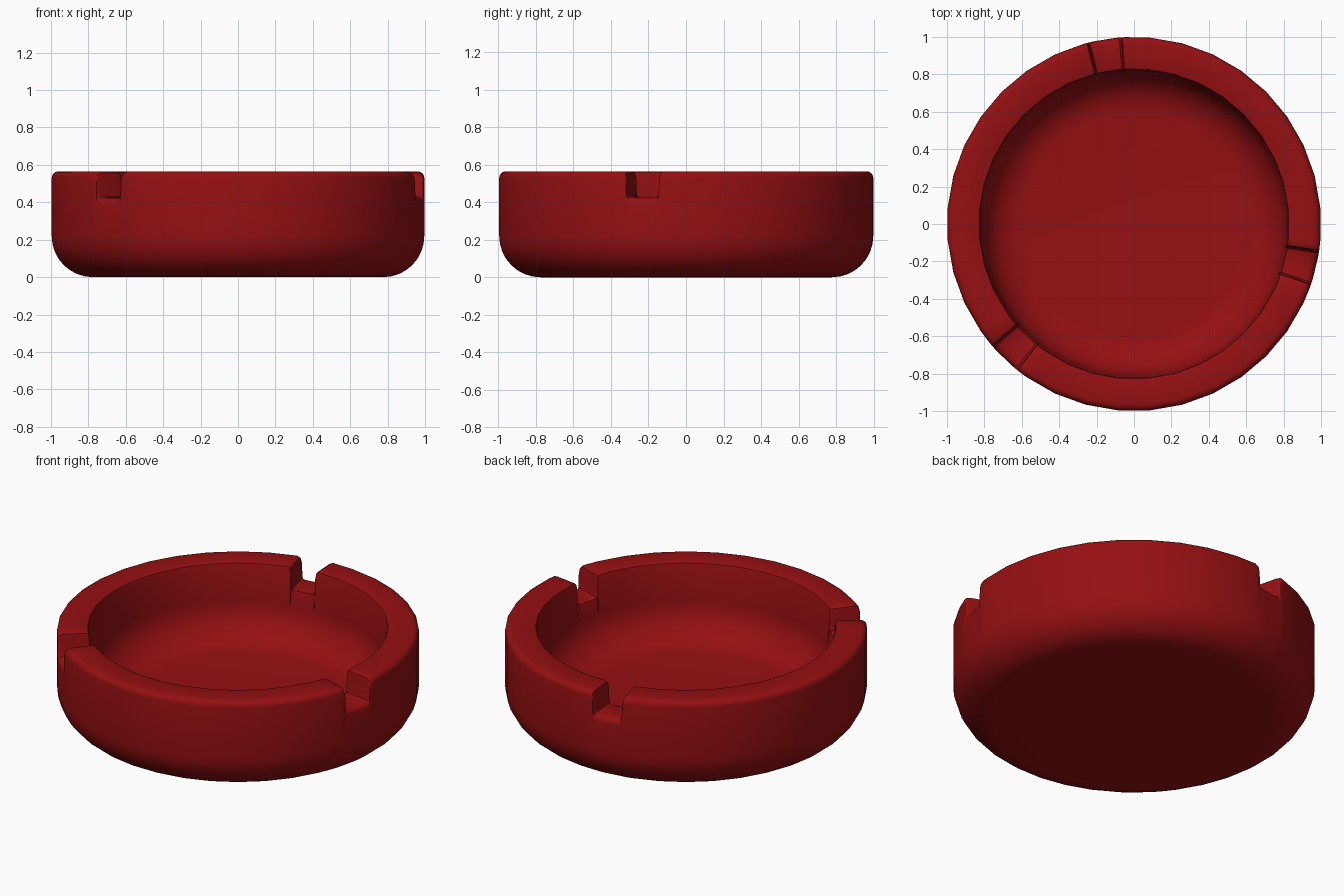
import bpy, bmesh
from math import sin, cos, pi, radians

if "Cube" in bpy.data.objects:
    bpy.data.objects.remove(bpy.data.objects["Cube"])

HEIGHT, FLOOR, NOTCH_DEPTH = 0.565, 0.12, 0.14
NOTCHES = [radians(a) for a in (99.1, 226, 346.5)]
# half of a notch: angle from its middle, share of the full depth
HALF_NOTCH = [(0.062, 1), (0.08, 0.95), (0.088, 0.8), (0.091, 0.2), (0.096, 0.06), (0.112, 0)]


def arc(r, z, size, start, end, steps, tall=1.0):
    """Rounded corner around (r, z), angles in degrees."""
    angles = [radians(start + (end - start) * i / steps) for i in range(steps + 1)]
    return [(r + size * cos(a), z + size * tall * sin(a)) for a in angles]


# columns of the lathe: even steps, replaced by fine steps at each notch
columns = []
for i in range(36):
    a = radians(5 + 10 * i)
    if all(abs(a - n) > 0.14 for n in NOTCHES):
        columns.append((a, 0))
for n in NOTCHES:
    for offset, drop in HALF_NOTCH:
        columns += [(n - offset, drop), (n + offset, drop)]
columns.sort()

# cross-section from the underside, up the outside, over the rim, to the floor
outside = arc(0.78, 0.22, 0.22, -90, 0, 8)
rim = arc(0.965, HEIGHT - 0.035, 0.035, 0, 90, 4) + arc(0.84, HEIGHT - 0.015, 0.015, 90, 180, 2)
inside = arc(0.595, FLOOR + 0.22, 0.22, 0, -90, 8)
section = [(r, z, 0) for r, z in outside]
section += [(r, z, 1) for r, z in rim]
section += [(r, z, 0) for r, z in inside]

# bowl with the rim lowered at the notches
bm = bmesh.new()
rings = []
for r, z, on_rim in section:
    rings.append([bm.verts.new((r * cos(a), r * sin(a), z - on_rim * drop * NOTCH_DEPTH))
                  for a, drop in columns])
count = len(columns)
for low, high in zip(rings, rings[1:]):
    for i in range(count):
        j = (i + 1) % count
        bm.faces.new((low[i], low[j], high[j], high[i]))
bm.faces.new(rings[0][::-1])
bm.faces.new(rings[-1])
bmesh.ops.recalc_face_normals(bm, faces=bm.faces)
mesh = bpy.data.meshes.new("ashtray_bowl")
bm.to_mesh(mesh)
bm.free()
bowl = bpy.data.objects.new("ashtray_bowl", mesh)
bpy.context.collection.objects.link(bowl)

# single glossy red
red = bpy.data.materials.new("dark_red")
red.use_nodes = True
colour = (0.30, 0.005, 0.006, 1)
red.diffuse_color = colour
red.node_tree.nodes["Principled BSDF"].inputs["Base Color"].default_value = colour
mesh.materials.append(red)

bpy.context.view_layer.objects.active = bowl
bowl.select_set(True)
bpy.ops.object.shade_smooth_by_angle(angle=radians(40))
